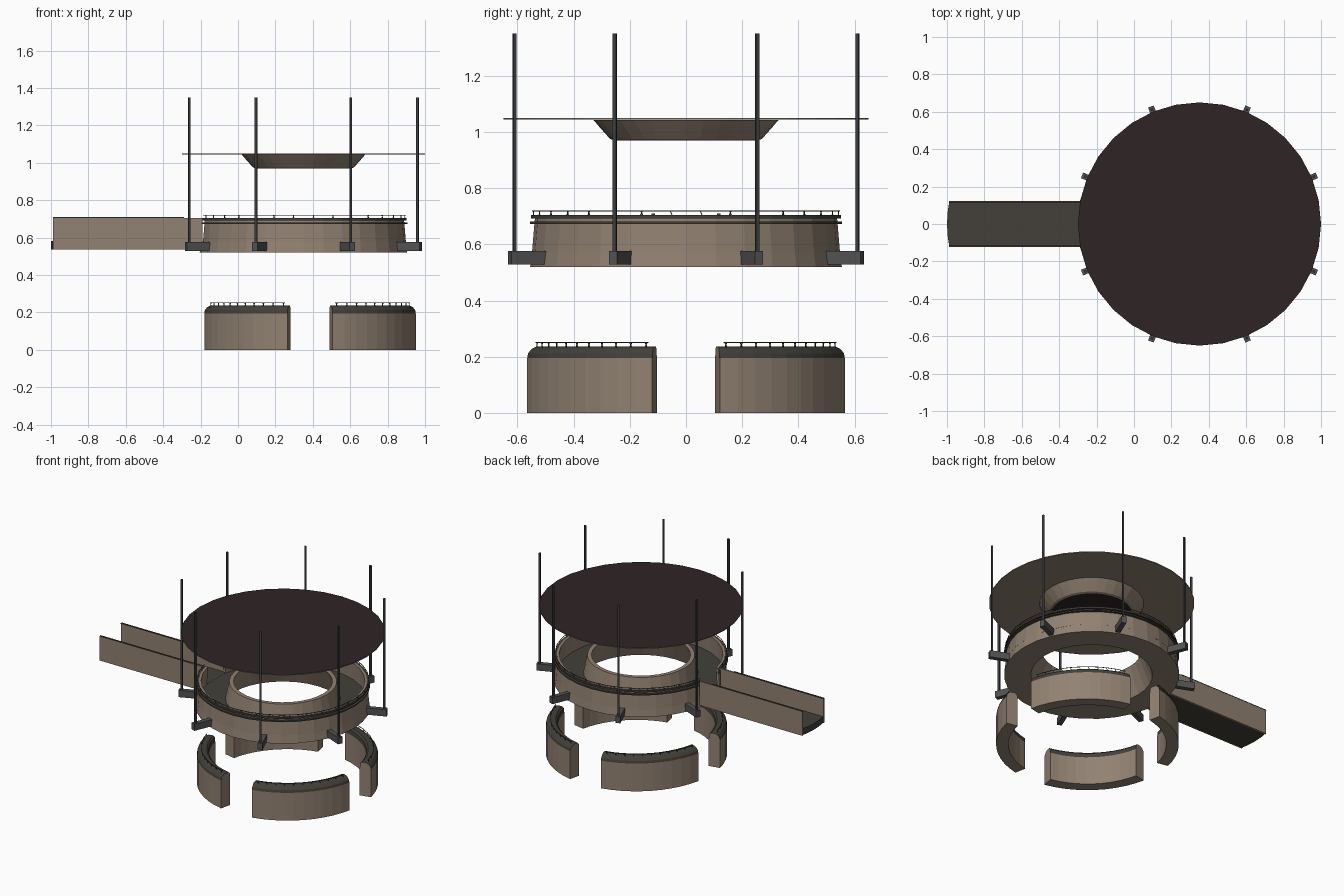
import bpy, bmesh, math
from mathutils import Matrix

if "Cube" in bpy.data.objects:
    bpy.data.objects.remove(bpy.data.objects["Cube"])

def mat(name, c):
    m = bpy.data.materials.new(name)
    m.diffuse_color = (*c, 1)
    m.use_nodes = True
    m.node_tree.nodes["Principled BSDF"].inputs["Base Color"].default_value = m.diffuse_color
    return m

BROWN = mat("warm_brown", (0.285, 0.222, 0.168))
OLIVE = mat("dark_olive", (0.056, 0.051, 0.041))
DARK = mat("dark_brown", (0.028, 0.018, 0.018))
GREY = mat("bracket_grey", (0.085, 0.085, 0.088))
ROD = mat("rod_grey", (0.045, 0.047, 0.050))
CX = 0.35          # centre of ring and canopy
BX = 0.385         # centre of benches

def finish(bm, name, mats):
    bmesh.ops.recalc_face_normals(bm, faces=bm.faces)
    me = bpy.data.meshes.new(name)
    bm.to_mesh(me)
    bm.free()
    for m in mats:
        me.materials.append(m)
    ob = bpy.data.objects.new(name, me)
    bpy.context.collection.objects.link(ob)
    return ob

def lathe(name, prof, mats, cx=CX, a0=0, a1=360, n=32, rule=None, closed=True):
    """Sweep an (r, z) profile round the vertical axis, capping partial sweeps."""
    bm = bmesh.new()
    full = a1 - a0 == 360
    rings = []
    for i in range(n if full else n + 1):
        a = math.radians(a0 + (a1 - a0) * i / n)
        rings.append([bm.verts.new((cx + r * math.cos(a), r * math.sin(a), z)) for r, z in prof])
    m = len(prof)
    for i in range(n):
        A, B = rings[i], rings[(i + 1) % len(rings)]
        for j in range(m if closed else m - 1):
            k = (j + 1) % m
            f = bm.faces.new((A[j], B[j], B[k], A[k]))
            if rule:
                f.material_index = rule(j)
    if full and not closed:
        for j in (0, m - 1):
            f = bm.faces.new([r[j] for r in rings])
            if rule:
                f.material_index = rule(-1 if j == 0 else m)
    elif not full:
        bm.faces.new(rings[0])
        bm.faces.new(rings[-1])
    return finish(bm, name, mats)

def box(name, loc, size, m, ang=0, cx=CX, tilt=0):
    """Box placed relative to a centre axis, then turned round it."""
    bm = bmesh.new()
    bmesh.ops.create_cube(bm, size=1)
    M = (Matrix.Translation((cx, 0, 0)) @ Matrix.Rotation(math.radians(ang), 4, 'Z')
         @ Matrix.Translation(loc) @ Matrix.Rotation(tilt, 4, 'X') @ Matrix.Diagonal((*size, 1)))
    bm.transform(M)
    return finish(bm, name, [m])

# Canopy: thin disc, dark on top, brown below
lathe("canopy_disc", [(0.65, 1.044), (0.65, 1.05)], [BROWN, DARK], closed=False,
      rule=lambda j: 1 if j == 2 else 0)
# Tapered hood under the canopy with a dark mouth
lathe("canopy_hood", [(0.255, 0.97), (0.27, 0.975), (0.31, 1.02), (0.33, 1.0435)], [BROWN, DARK],
      closed=False, rule=lambda j: 1 if j == -1 else 0)

# Ring trough: base with belt floor, inner wall, outer wall open at the chute
lathe("ring_base", [(0.555, 0.52), (0.547, 0.58), (0.365, 0.58), (0.385, 0.52)], [BROWN, OLIVE],
      rule=lambda j: 1 if j == 1 else 0)
lathe("ring_inner_wall", [(0.368, 0.575), (0.343, 0.70), (0.315, 0.70), (0.385, 0.521)], [BROWN])
lathe("ring_outer_wall", [(0.548, 0.575), (0.537, 0.705), (0.522, 0.705), (0.53, 0.575)], [BROWN],
      a0=-168.75, a1=168.75, n=30)
# Rim bands and thin rail with small stays
for i, (z0, z1, r) in enumerate([(0.672, 0.681, 0.556), (0.692, 0.704, 0.552)]):
    lathe(f"rim_band_{i}", [(r, z0), (r, z1), (0.53, z1), (0.53, z0)], [OLIVE],
          a0=-168.75, a1=168.75, n=30)
lathe("ring_rail", [(0.549, 0.717), (0.549, 0.72), (0.546, 0.72), (0.546, 0.717)], [ROD],
      a0=-168.75, a1=168.75, n=30)
for i in range(30):
    box(f"ring_rail_stay_{i}", (0.545, 0, 0.71), (0.003, 0.003, 0.018), ROD, -163 + i * 11.25, tilt=0.4)

# Hanging brackets and rods
for i in range(8):
    a = 22.5 + 45 * i
    box(f"bracket_{i}", (0.612, 0, 0.552), (0.135, 0.032, 0.047), GREY, a)
    box(f"hanger_rod_{i}", (0.661, 0, 0.945), (0.012, 0.012, 0.81), ROD, a)

# Chute: belt slab with a bowed end, and two side walls
bm = bmesh.new()
outline = [(-0.17, -0.115), (-0.17, 0.115)]
outline += [(-1.0 + 0.012 * (y / 0.115) ** 2, y) for y in (0.115, 0.07, 0, -0.07, -0.115)]
face = bm.faces.new([bm.verts.new((x, y, 0.537)) for x, y in outline])
ext = bmesh.ops.extrude_face_region(bm, geom=[face])
bmesh.ops.translate(bm, vec=(0, 0, 0.044), verts=[v for v in ext["geom"] if isinstance(v, bmesh.types.BMVert)])
finish(bm, "chute_belt", [OLIVE])
for s, nm in ((-1, "front"), (1, "back")):
    box(f"chute_wall_{nm}", (-0.59, s * 0.117, 0.62), (0.80, 0.01, 0.17), BROWN, cx=0)
    box(f"chute_cap_{nm}", (-0.64, s * 0.117, 0.7065), (0.70, 0.012, 0.005), OLIVE, cx=0)

# Four curved benches with rounded dark seats and thin wire rails
bench = [(0.50, 0), (0.578, 0), (0.578, 0.195), (0.575, 0.212), (0.562, 0.228), (0.545, 0.236),
         (0.515, 0.236), (0.503, 0.225), (0.50, 0.195)]
for q in range(4):
    c = 45 + 90 * q
    lathe(f"bench_{q}", bench, [BROWN, OLIVE], cx=BX, a0=c - 33, a1=c + 33, n=10,
          rule=lambda j: 1 if 2 <= j <= 7 else 0)
    lathe(f"bench_rail_{q}", [(0.552, 0.249), (0.552, 0.252), (0.549, 0.252), (0.549, 0.249)], [ROD],
          cx=BX, a0=c - 31, a1=c + 31, n=10)
    for i in range(11):
        box(f"bench_stay_{q}_{i}", (0.549, 0, 0.242), (0.003, 0.003, 0.018), ROD,
            c - 30 + 6 * i, cx=BX, tilt=0.4)
